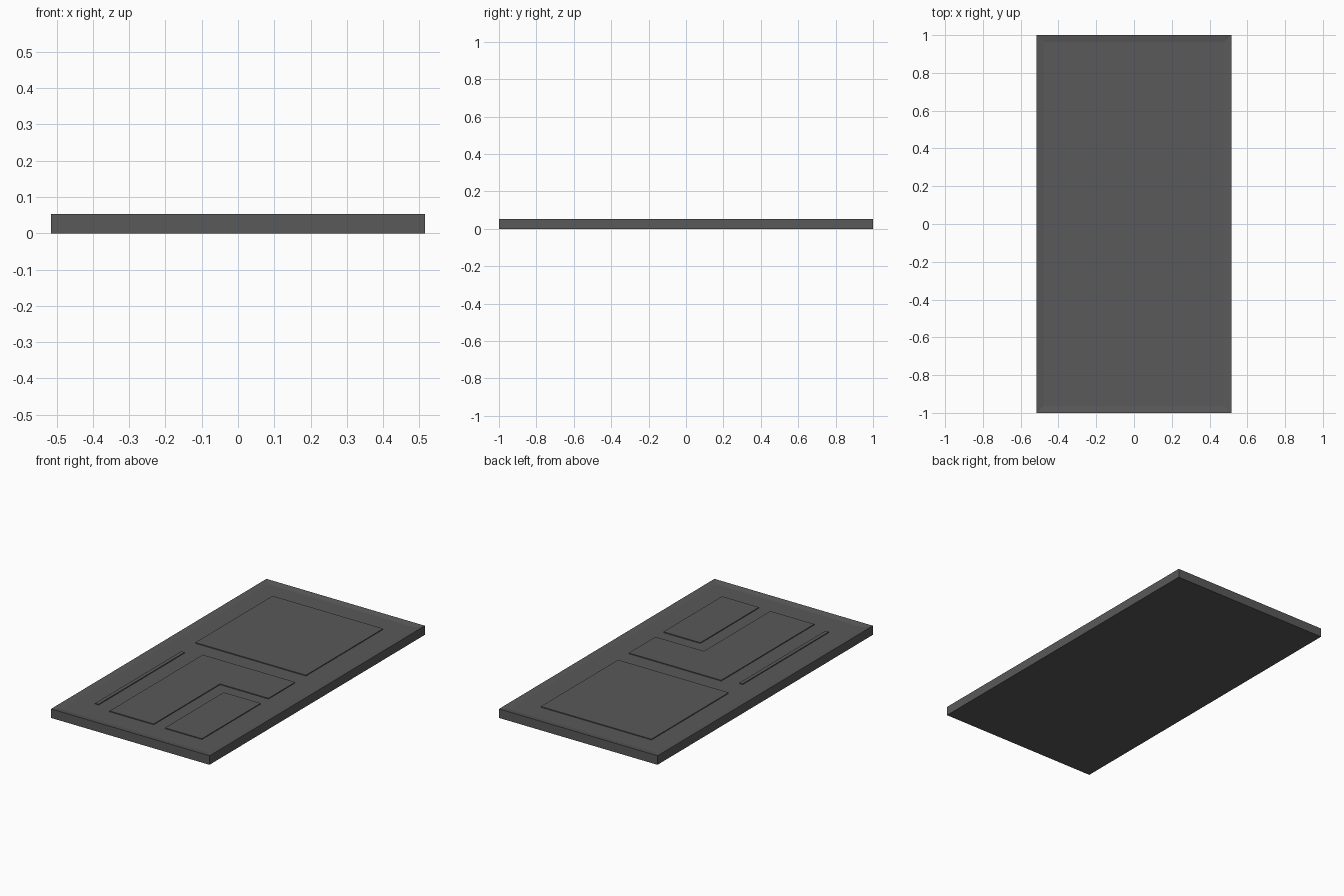
import bpy, bmesh

if "Cube" in bpy.data.objects:
    bpy.data.objects.remove(bpy.data.objects["Cube"])

W, L, H = 1.03, 2.0, 0.053      # overall slab size
RIM, FLOOR = 0.053, 0.047       # rim width, height of the recessed floor
PANEL_TOP = 0.052

mat = bpy.data.materials.new("dark grey")
mat.diffuse_color = (0.1, 0.1, 0.1, 1)
mat.use_nodes = True
mat.node_tree.nodes["Principled BSDF"].inputs["Base Color"].default_value = mat.diffuse_color


def finish(name, bm):
    bmesh.ops.recalc_face_normals(bm, faces=bm.faces)
    mesh = bpy.data.meshes.new(name)
    bm.to_mesh(mesh)
    bm.free()
    mesh.materials.append(mat)
    obj = bpy.data.objects.new(name, mesh)
    bpy.context.collection.objects.link(obj)
    return obj


def prism(bm, outline, z0, z1):
    base = bm.faces.new([bm.verts.new((x, y, z0)) for x, y in outline])
    ext = bmesh.ops.extrude_face_region(bm, geom=[base], use_keep_orig=True)
    verts = [g for g in ext["geom"] if isinstance(g, bmesh.types.BMVert)]
    bmesh.ops.translate(bm, verts=verts, vec=(0, 0, z1 - z0))


def rect(x0, x1, y0, y1):
    return [(x0, y0), (x1, y0), (x1, y1), (x0, y1)]


# Slab with a shallow recess inside its rim
bm = bmesh.new()
prism(bm, rect(-W / 2, W / 2, -L / 2, L / 2), 0, H)
bmesh.ops.recalc_face_normals(bm, faces=bm.faces)
top = max(bm.faces, key=lambda f: f.calc_center_median().z)
bmesh.ops.inset_region(bm, faces=[top], thickness=RIM)
bmesh.ops.translate(bm, verts=top.verts[:], vec=(0, 0, FLOOR - H))
finish("rimmed_slab", bm)

# Raised panels standing on the recessed floor
panels = {
    "large_square_panel": rect(-0.367, 0.352, 0.128, 0.845),
    "narrow_strip_panel": rect(-0.365, -0.343, -0.805, -0.005),
    "small_panel": rect(0.117, 0.357, -0.845, -0.30),
    "l_shaped_panel": [(-0.246, -0.84), (0.04, -0.84), (0.04, -0.224),
                       (0.355, -0.224), (0.355, 0.024), (-0.246, 0.024)],
}
for name, outline in panels.items():
    bm = bmesh.new()
    prism(bm, outline, FLOOR, PANEL_TOP)
    finish(name, bm)
